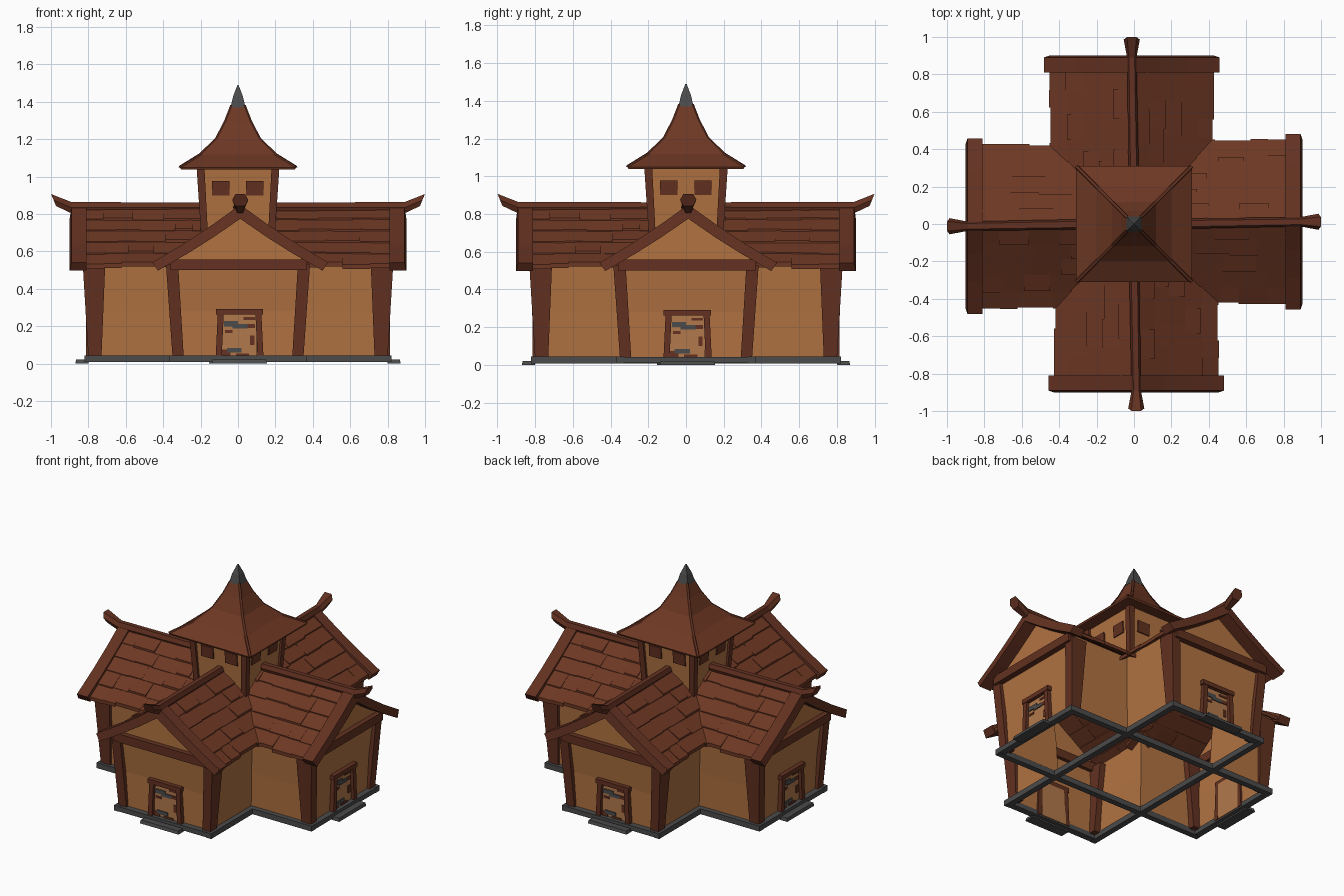
import bpy, bmesh, random
from mathutils import Matrix, Vector

if "Cube" in bpy.data.objects:
    bpy.data.objects.remove(bpy.data.objects["Cube"])

random.seed(4)


def material(name, r, g, b):
    m = bpy.data.materials.new(name)
    m.diffuse_color = (r, g, b, 1)
    m.use_nodes = True
    m.node_tree.nodes["Principled BSDF"].inputs["Base Color"].default_value = m.diffuse_color
    return m


WALL = material("tan plaster", 0.44, 0.17, 0.053)
ROOF = material("red brown shingle", 0.155, 0.039, 0.017)
BEAM = material("dark red timber", 0.125, 0.031, 0.015)
STONE = material("grey stone", 0.07, 0.07, 0.07)
DOOR = material("pale door wood", 0.44, 0.19, 0.07)


class Part:
    """Collects vertices and faces, then makes one object, optionally in four turns."""

    def __init__(self, name, mat):
        self.name, self.mat, self.v, self.f = name, mat, [], []

    def loft(self, rings, caps=True):
        n, b = len(rings[0]), len(self.v)
        for r in rings:
            self.v += [Vector(p) for p in r]
        for i in range(len(rings) - 1):
            for j in range(n):
                k = (j + 1) % n
                self.f.append([b + i * n + j, b + i * n + k, b + (i + 1) * n + k, b + (i + 1) * n + j])
        if caps:
            self.f.append([b + j for j in reversed(range(n))])
            self.f.append([b + (len(rings) - 1) * n + j for j in range(n)])

    def taper(self, x0, x1, y0, y1, z0, X0, X1, Y0, Y1, z1):
        self.loft([[(x0, y0, z0), (x1, y0, z0), (x1, y1, z0), (x0, y1, z0)],
                   [(X0, Y0, z1), (X1, Y0, z1), (X1, Y1, z1), (X0, Y1, z1)]])

    def box(self, x0, x1, y0, y1, z0, z1):
        self.taper(x0, x1, y0, y1, z0, x0, x1, y0, y1, z1)

    def make(self, turns=4):
        verts, faces = [], []
        for t in range(turns):
            rot, b = Matrix.Rotation(t * 1.5707963, 3, 'Z'), len(verts)
            verts += [rot @ p for p in self.v]
            faces += [[b + i for i in f] for f in self.f]
        me = bpy.data.meshes.new(self.name)
        me.from_pydata(verts, [], faces)
        me.materials.append(self.mat)
        ob = bpy.data.objects.new(self.name, me)
        bpy.context.collection.objects.link(ob)
        bm = bmesh.new()
        bm.from_mesh(me)
        bmesh.ops.recalc_face_normals(bm, faces=bm.faces)
        bm.to_mesh(me)
        bm.free()


def square(h, z):
    return [(-h, -h, z), (h, -h, z), (h, h, z), (-h, h, z)]


def cross(a, b, z):
    return [(-a, -b, z), (a, -b, z), (a, -a, z), (b, -a, z), (b, a, z), (a, a, z),
            (a, b, z), (-a, b, z), (-a, a, z), (-b, a, z), (-b, -a, z), (-a, -a, z)]


OFF = 0.012  # the roofs sit slightly off the wing centre lines

# cross-shaped walls, flared to the top, open below
p = Part("walls", WALL)
p.loft([cross(0.335, 0.78, 0.02), cross(0.345, 0.785, 0.28), cross(0.365, 0.81, 0.555)], caps=False)
p.make(1)

p = Part("gables", WALL)
p.loft([[(-0.37, y, 0.54), (0.37, y, 0.54), (OFF, y, 0.80)] for y in (-0.81, -0.80)])
p.make()

# stone base bars and door steps
p = Part("foundation", STONE)
p.box(0.33, 0.37, -0.82, 0.82, 0.008, 0.045)
p.box(-0.37, 0.37, -0.82, -0.775, 0.01, 0.043)
p.make()
p = Part("door_steps", STONE)
p.taper(-0.14, 0.155, -0.87, -0.80, 0.0, -0.135, 0.15, -0.865, -0.80, 0.022)
p.make()

# corner posts and beams under the gables
p = Part("corner_posts", BEAM)
for s in (-1, 1):
    p.taper(s * 0.29, s * 0.35, -0.80, -0.73, 0.035, s * 0.32, s * 0.385, -0.83, -0.71, 0.53)
p.make()
p = Part("gable_beams", BEAM)
p.box(-0.36, 0.37, -0.845, -0.78, 0.50, 0.558)
p.make()

# roof shingles: five overlapping rows on each slope
p = Part("shingles", ROOF)
under = lambda u: 0.815 - 0.74 * u + 0.09 * u * u
for s in (-1, 1):
    for i in range(5):
        u0, u1 = max(0, i * 0.086 - 0.012), (i + 1) * 0.086
        y = -0.83
        while y < -max(u0, 0.17):
            end = min(y + random.uniform(0.09, 0.19), -max(u0, 0.17) + 0.02)
            d, lift = random.uniform(0.0, 0.012), random.uniform(0.004, 0.016)
            ring = [(u0, under(u0)), (u0, under(u0) + 0.02),
                    (u1 + d, under(u1 + d) + 0.02 + lift), (u1 + d, under(u1 + d) + lift - 0.004)]
            p.loft([[(OFF + s * u, yy, z) for u, z in ring] for yy in (y, end)])
            y = end
p.make()

# bargeboards with a slight sag
p = Part("bargeboards", BEAM)
edge = lambda u: 0.85 - 0.75 * u + 0.2 * u * u
for s in (-1, 1):
    rings = []
    for u in (0, 0.15, 0.3, 0.47):
        v = u - 0.03 * (u / 0.47)
        low = edge(v) - 0.075 + 0.03 * u
        rings.append([(OFF + s * u, -0.89, edge(u)), (OFF + s * u, -0.81, edge(u)),
                      (OFF + s * v, -0.81, low), (OFF + s * v, -0.90, low)])
    p.loft(rings)
p.make()

# ridge beams ending in upturned hexagonal tips
p = Part("ridge_beams", BEAM)
HEX = [(-1, 0), (-0.6, 1), (0.6, 1), (1, 0), (0.6, -1), (-0.6, -1)]
p.loft([[(OFF * (y < -0.5) + x * w, y - z * 0.3 * w * (y < -0.95), zc + z * h) for x, z in HEX]
        for y, zc, w, h in ((-0.15, 0.836, 0.028, 0.026), (-0.89, 0.834, 0.025, 0.03),
                            (-0.986, 0.875, 0.043, 0.032))])
p.make()

# doors, nearly flush with the walls
p = Part("door_panels", DOOR)
p.box(-0.09, 0.10, -0.79, -0.77, 0.02, 0.27)
p.make()
p = Part("door_frames", BEAM)
p.taper(-0.12, -0.088, -0.812, -0.77, 0.02, -0.108, -0.076, -0.812, -0.77, 0.27)
p.taper(0.105, 0.137, -0.812, -0.77, 0.02, 0.093, 0.125, -0.812, -0.77, 0.27)
p.box(-0.118, 0.133, -0.816, -0.77, 0.262, 0.292)
p.make()
p = Part("door_straps", STONE)
for x0, x1, z0, z1 in ((-0.075, 0.0, 0.2, 0.228), (-0.03, 0.05, 0.188, 0.212), (-0.06, 0.02, 0.06, 0.085)):
    p.box(x0, x1, -0.796, -0.789, z0, z1)
p.make()
p = Part("door_worn_patches", BEAM)
for x0, x1, z0, z1 in ((-0.085, -0.04, 0.035, 0.075), (-0.01, 0.06, 0.04, 0.055), (0.03, 0.09, 0.235, 0.25),
                       (0.05, 0.09, 0.19, 0.212), (0.065, 0.088, 0.10, 0.15), (-0.07, -0.03, 0.165, 0.18)):
    p.box(x0, x1, -0.795, -0.789, z0, z1)
p.make()

# central tower
p = Part("tower_walls", WALL)
p.loft([square(0.175, 0.55), square(0.205, 1.06)], caps=False)
p.make(1)
p = Part("tower_posts", BEAM)
p.taper(0.155, 0.19, -0.19, -0.155, 0.58, 0.18, 0.222, -0.222, -0.18, 1.06)
p.make()
p = Part("tower_windows", BEAM)
for x in (-0.092, 0.09):
    p.taper(x - 0.046, x + 0.046, -0.203, -0.18, 0.90, x - 0.046, x + 0.046, -0.209, -0.18, 0.978)
p.make()

# curved tower roof, hip ribs and pointed cap
CURVE = [(0.31, 1.05), (0.20, 1.118), (0.117, 1.20), (0.07, 1.29), (0.037, 1.375)]
p = Part("tower_roof", ROOF)
p.loft([square(0.19, 1.06), square(0.305, 1.038)] + [square(h, z) for h, z in CURVE])
p.make(1)
p = Part("tower_hip_ribs", BEAM)
w = 0.007
p.loft([[(h - w, -h - w, z), (h + w, -h + w, z), (h + w * 0.6, -h + w * 0.6, z + 0.008),
         (h - w * 0.6, -h - w * 0.6, z + 0.008)] for h, z in CURVE])
p.make()
p = Part("tower_cap", STONE)
p.loft([square(0.04, 1.37), square(0.026, 1.43), square(0.003, 1.49)])
p.make(1)
